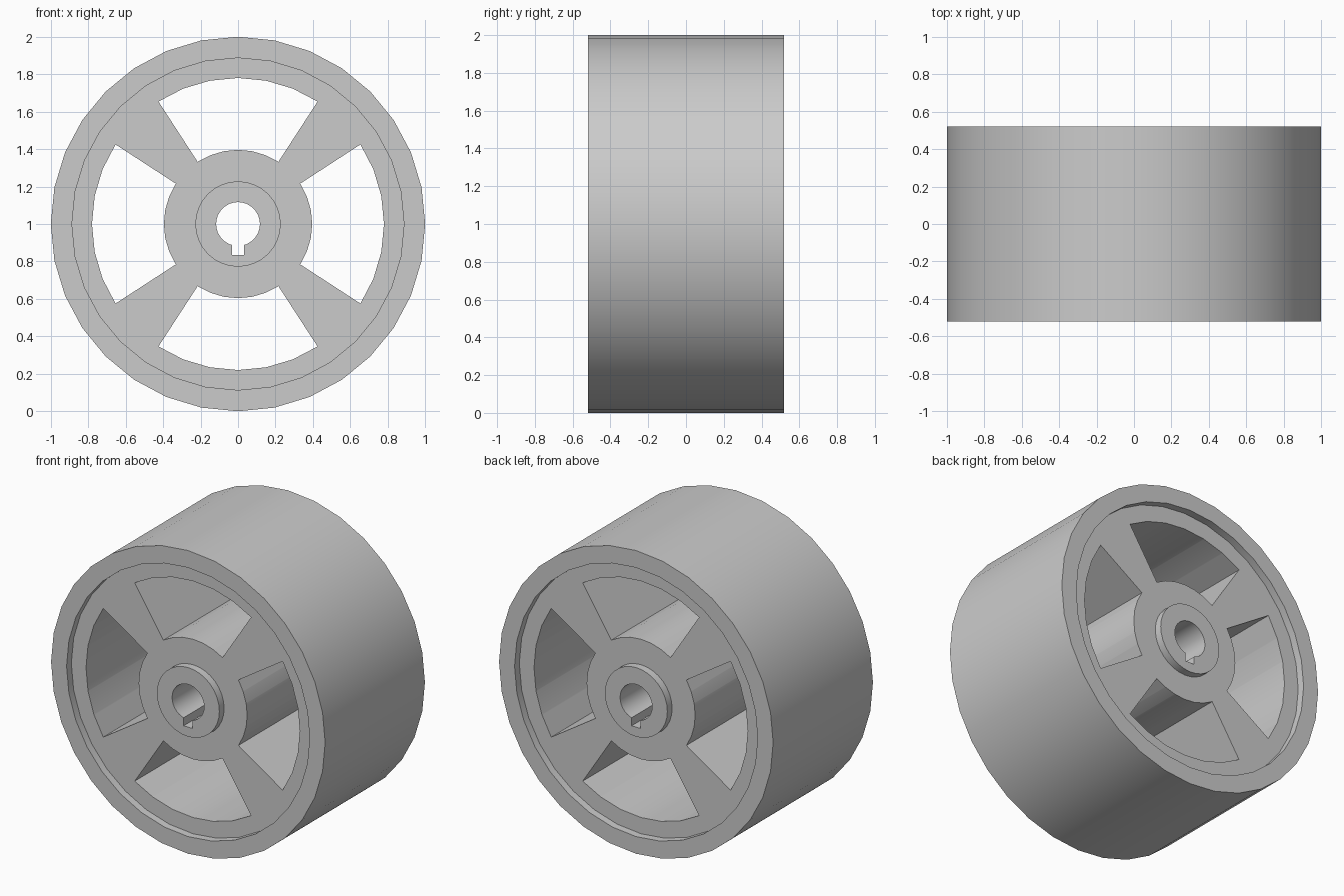
import bpy, bmesh
from math import sin, cos, pi, radians

old = bpy.data.objects.get("Cube")
if old:
    bpy.data.objects.remove(old, do_unlink=True)

CENTRE = 1.0        # height of the axle
HALF = 0.52         # half the wheel width
WEB = 0.47          # half the width of the recessed web
SIDES = 32

grey = bpy.data.materials.new("plain grey")
grey.use_nodes = True
colour = (0.6, 0.6, 0.6, 1)
grey.diffuse_color = colour
grey.node_tree.nodes["Principled BSDF"].inputs["Base Color"].default_value = colour


def finish(name, bm):
    bmesh.ops.recalc_face_normals(bm, faces=bm.faces)
    mesh = bpy.data.meshes.new(name)
    bm.to_mesh(mesh)
    bm.free()
    mesh.materials.append(grey)
    obj = bpy.data.objects.new(name, mesh)
    bpy.context.collection.objects.link(obj)
    return obj


def lathe(name, profile):
    """Turn a closed (radius, y) profile around the axle."""
    bm = bmesh.new()
    rings = []
    for i in range(SIDES):
        a = 2 * pi * i / SIDES
        rings.append([bm.verts.new((r * sin(a), y, CENTRE + r * cos(a)))
                      for r, y in profile])
    n = len(profile)
    for i in range(SIDES):
        p, q = rings[i], rings[(i + 1) % SIDES]
        for j in range(n):
            k = (j + 1) % n
            bm.faces.new((p[j], p[k], q[k], q[j]))
    return finish(name, bm)


def prism(name, outline):
    """Extrude an (x, z) outline right through the wheel."""
    bm = bmesh.new()
    face = bm.faces.new([bm.verts.new((x, -0.7, z)) for x, z in outline])
    out = bmesh.ops.extrude_face_region(bm, geom=[face])
    verts = [g for g in out["geom"] if isinstance(g, bmesh.types.BMVert)]
    bmesh.ops.translate(bm, verts=verts, vec=(0, 1.4, 0))
    return finish(name, bm)


def arc(radius, middle, half, steps=6):
    angles = [radians(middle - half + 2 * half * i / steps) for i in range(steps + 1)]
    return [(radius * sin(a), CENTRE + radius * cos(a)) for a in angles]


# Wheel body: bore, raised boss, recessed web and rim, the same on both sides
side = [(0.117, HALF), (0.228, HALF), (0.228, WEB),
        (0.887, WEB), (0.887, HALF), (1.0, HALF)]
wheel = lathe("wheel", side + [(r, -y) for r, y in reversed(side)])

# Four windows between the spokes, and the keyway below the bore
cutters = [prism("window_cutter", arc(0.78, turn, 33) + arc(0.396, turn, 33)[::-1])
           for turn in range(0, 360, 90)]
w = 0.033
cutters.append(prism("keyway_cutter", [(-w, 0.835), (w, 0.835), (w, 0.95), (-w, 0.95)]))

bpy.context.view_layer.objects.active = wheel
for cutter in cutters:
    cutter.hide_render = True
    cut = wheel.modifiers.new("cut", 'BOOLEAN')
    cut.operation = 'DIFFERENCE'
    cut.solver = 'EXACT'
    cut.object = cutter
    bpy.ops.object.modifier_apply(modifier=cut.name)
    bpy.data.objects.remove(cutter, do_unlink=True)

# Smooth round surfaces with crisp corners
bpy.ops.object.select_all(action='DESELECT')
wheel.select_set(True)
bpy.ops.object.shade_smooth_by_angle(angle=radians(30))
